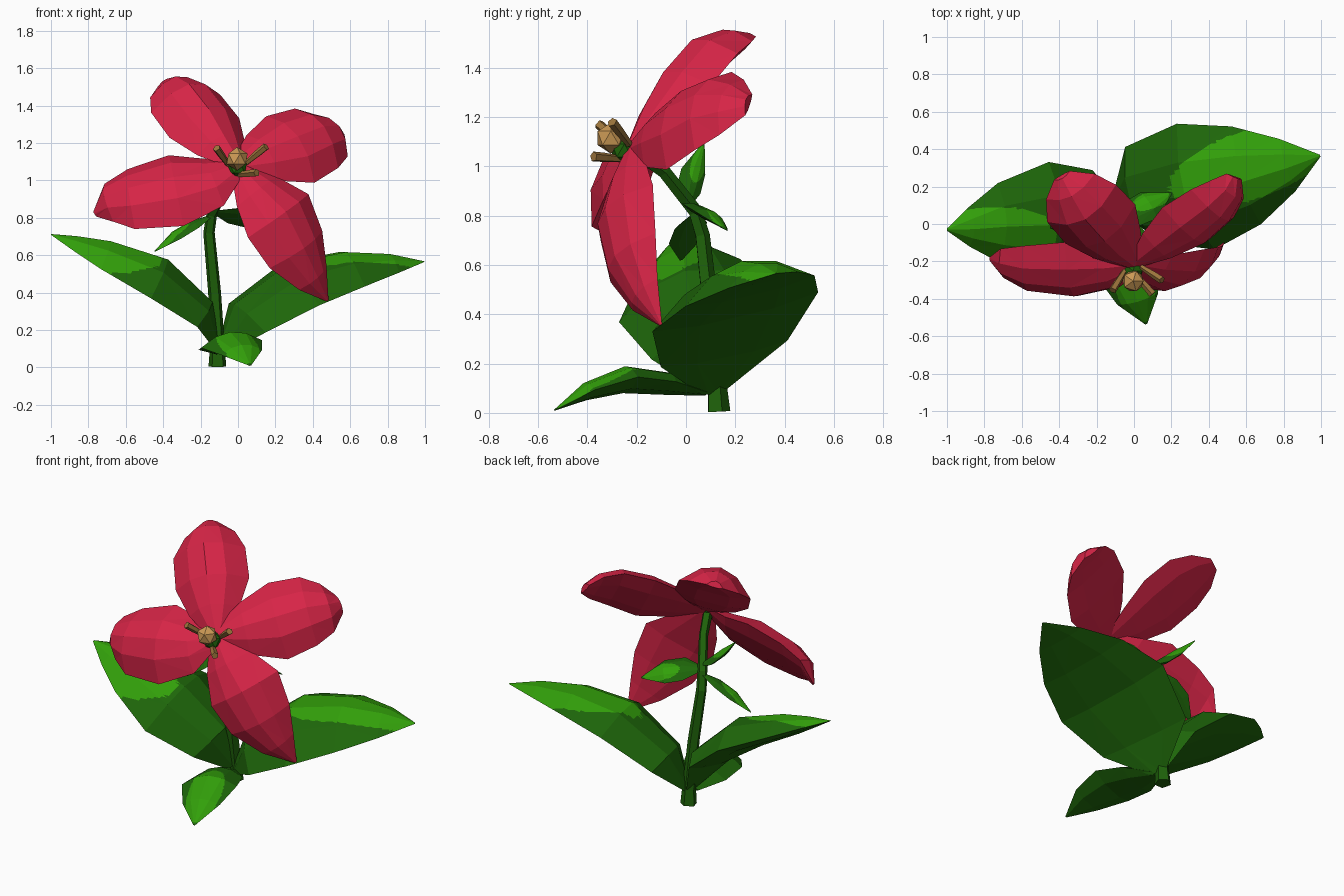
import bpy, bmesh, math
from mathutils import Vector

if "Cube" in bpy.data.objects:
    bpy.data.objects.remove(bpy.data.objects["Cube"])


def mat(name, rgb):
    m = bpy.data.materials.new(name)
    m.diffuse_color = (*rgb, 1)
    m.use_nodes = True
    m.node_tree.nodes["Principled BSDF"].inputs["Base Color"].default_value = m.diffuse_color
    return m


RED = mat("petal_red", (0.68, 0.018, 0.062))
GREEN = mat("leaf_green", (0.013, 0.135, 0.003))
LIME = mat("leaf_bright_green", (0.032, 0.35, 0.003))
STEM = mat("stem_green", (0.013, 0.12, 0.003))
TAN = mat("pistil_tan", (0.6, 0.32, 0.09))
BROWN = mat("stamen_brown", (0.34, 0.18, 0.045))


def finish(bm, name, mats):
    bmesh.ops.recalc_face_normals(bm, faces=bm.faces)
    me = bpy.data.meshes.new(name)
    bm.to_mesh(me)
    bm.free()
    for m in mats:
        me.materials.append(m)
    ob = bpy.data.objects.new(name, me)
    bpy.context.collection.objects.link(ob)
    return ob


def tangent(pts, i):
    return (pts[min(i + 1, len(pts) - 1)] - pts[max(i - 1, 0)]).normalized()


def loft(bm, rings):
    """Skin closed rings, cap both ends; returns [(row, strip, face)]."""
    vs = [[bm.verts.new(p) for p in r] for r in rings]
    n, out = len(vs[0]), []
    for i in range(len(vs) - 1):
        for k in range(n):
            f = bm.faces.new((vs[i][k], vs[i][(k + 1) % n],
                              vs[i + 1][(k + 1) % n], vs[i + 1][k]))
            out.append((i, k, f))
    bm.faces.new(vs[0][::-1])
    bm.faces.new(vs[-1])
    return out


# blade cross-section: (across, height); first four strips are the face side
SECTION = [(-1, 0), (-.5, .75), (0, 1), (.5, .75), (1, 0), (.45, -.6), (-.45, -.6)]


def blade(name, spine, widths, normal, bulge, back, mats, patch=None):
    """Lens-shaped petal or leaf; patch = (t, t_radius, s, s_radius) in bright colour."""
    pts = [Vector(p) for p in spine]
    n0, wmax, rings = Vector(normal).normalized(), max(widths), []
    for i, p in enumerate(pts):
        d = tangent(pts, i)
        w = n0.cross(d).normalized()
        n = d.cross(w)
        hw = max(widths[i], .006)
        g = hw / wmax
        rings.append([p + w * (a * hw) + n * (h * g * (bulge if h > 0 else back))
                      for a, h in SECTION])
    bm = bmesh.new()
    faces = loft(bm, rings)
    if patch:
        for i, k, f in faces:
            f.material_index = 1 if k < 4 else 0
    bmesh.ops.triangulate(bm, faces=bm.faces)
    if patch:
        # fine flat subdivision so the bright patch has a curved border
        bmesh.ops.subdivide_edges(bm, edges=bm.edges, cuts=9, use_grid_fill=True)
        chord = pts[-1] - pts[0]
        across = n0.cross(chord).normalized()
        t0, tr, s0, sr = patch
        for f in bm.faces:
            q = f.calc_center_median() - pts[0]
            t = q.dot(chord) / chord.length_squared
            s = q.dot(across) / wmax
            if ((t - t0) / tr) ** 2 + ((s - s0) / sr) ** 2 > 1:
                f.material_index = 0
    return finish(bm, name, mats)


def tube(name, path, radii, sides, m):
    pts, rings = [Vector(p) for p in path], []
    for i, p in enumerate(pts):
        d = tangent(pts, i)
        u = d.cross(Vector((.3, 1, .1))).normalized()
        v = d.cross(u)
        rings.append([p + (u * math.cos(a) + v * math.sin(a)) * radii[i]
                      for a in (2 * math.pi * k / sides for k in range(sides))])
    bm = bmesh.new()
    loft(bm, rings)
    return finish(bm, name, [m])


def ball(name, c, r, m):
    bm = bmesh.new()
    bmesh.ops.create_icosphere(bm, subdivisions=1, radius=r)
    bmesh.ops.translate(bm, verts=bm.verts, vec=c)
    return finish(bm, name, [m])


# stem
tube("stem", [(-.11, .13, .005), (-.11, .125, .1), (-.125, .1, .4), (-.155, .065, .72),
              (-.14, .035, .82), (-.06, -.09, .98), (-.01, -.2, 1.06)],
     [.05, .042, .036, .032, .03, .028, .03], 5, STEM)

# four petals
blade("petal_upper_left",
      [(0, -.21, 1.08), (-.09, -.11, 1.17), (-.18, .0, 1.28), (-.28, .11, 1.41),
       (-.34, .2, 1.475), (-.385, .26, 1.515)],
      [.05, .15, .22, .215, .15, .05], (.1, -.58, .81), .14, .04, [RED])
blade("petal_upper_right",
      [(0, -.21, 1.08), (.13, -.11, 1.12), (.28, .005, 1.165), (.42, .11, 1.225),
       (.5, .185, 1.24), (.535, .255, 1.25)],
      [.05, .16, .235, .21, .15, .06], (.38, -.69, .6), .12, .04, [RED])
blade("petal_left",
      [(0, -.22, 1.07), (-.13, -.235, .99), (-.33, -.24, .945), (-.57, -.235, .9),
       (-.69, -.21, .88), (-.765, -.19, .82)],
      [.06, .17, .24, .2, .13, .02], (-.17, -.8, .57), .125, .04, [RED])
blade("petal_lower_right",
      [(.01, -.22, 1.06), (.1, -.235, .94), (.215, -.24, .81), (.31, -.215, .63),
       (.4, -.165, .48), (.48, -.1, .355)],
      [.06, .15, .225, .195, .11, 0], (.48, -.87, .12), .1, .04, [RED])

# flower centre and stamens
ball("receptacle", (-.005, -.25, 1.065), .058, STEM)
ball("pistil", (-.005, -.305, 1.115), .063, TAN)
for i, (a, b) in enumerate([((.04, -.23, 1.09), (.15, -.3, 1.18)),
                            ((0, -.26, 1.03), (.1, -.375, 1.04)),
                            ((-.05, -.25, 1.08), (-.115, -.355, 1.172))]):
    a, b = Vector(a), Vector(b)
    tube("stamen_%d" % (i + 1), [a, a.lerp(b, .6), b], [.014, .02, .021], 5, BROWN)

# large base leaves
LEAF = [GREEN, LIME]
blade("leaf_right",
      [(-.09, .11, .08), (.05, .155, .24), (.33, .2, .41), (.6, .26, .495),
       (.82, .315, .54), (.995, .365, .565)],
      [.05, .28, .36, .28, .15, 0], (-.32, -.31, .9), .165, .04, LEAF,
      (.72, .36, .2, .5))
blade("leaf_left",
      [(-.12, .12, .1), (-.22, .075, .27), (-.46, .03, .44), (-.73, .01, .575),
       (-.88, -.015, .65), (-1, -.03, .71)],
      [.05, .22, .31, .215, .11, 0], (.54, -.2, .81), .165, .04, LEAF,
      (.78, .3, .2, .55))
blade("leaf_front",
      [(-.1, .08, .08), (-.075, -.07, .11), (-.035, -.24, .125), (.02, -.4, .08),
       (.065, -.535, .01)],
      [.04, .14, .17, .115, 0], (-.1, -.1, 1), .065, .06, LEAF,
      (.65, .33, 0, .6))

# small upper leaves on the stem
SMALL = [.015, .07, .075, 0]
blade("small_leaf_left",
      [(-.14, .04, .81), (-.23, .02, .76), (-.33, 0, .7), (-.445, -.02, .62)],
      SMALL, (-.4, -.3, .85), .03, .015, LEAF, (.65, .3, 0, .6))
blade("small_leaf_back",
      [(-.13, .02, .83), (-.02, .05, .81), (.08, .1, .785), (.2, .165, .74)],
      [.015, .085, .09, 0], (.3, .6, .75), .035, .015, LEAF, (.65, .3, 0, .6))
blade("small_leaf_up",
      [(-.12, .01, .85), (-.21, .01, .9), (-.3, .03, .98), (-.4, .07, 1.09)],
      [.015, .05, .05, 0], (.5, .2, .8), .03, .015, LEAF, (.65, .3, 0, .6))
